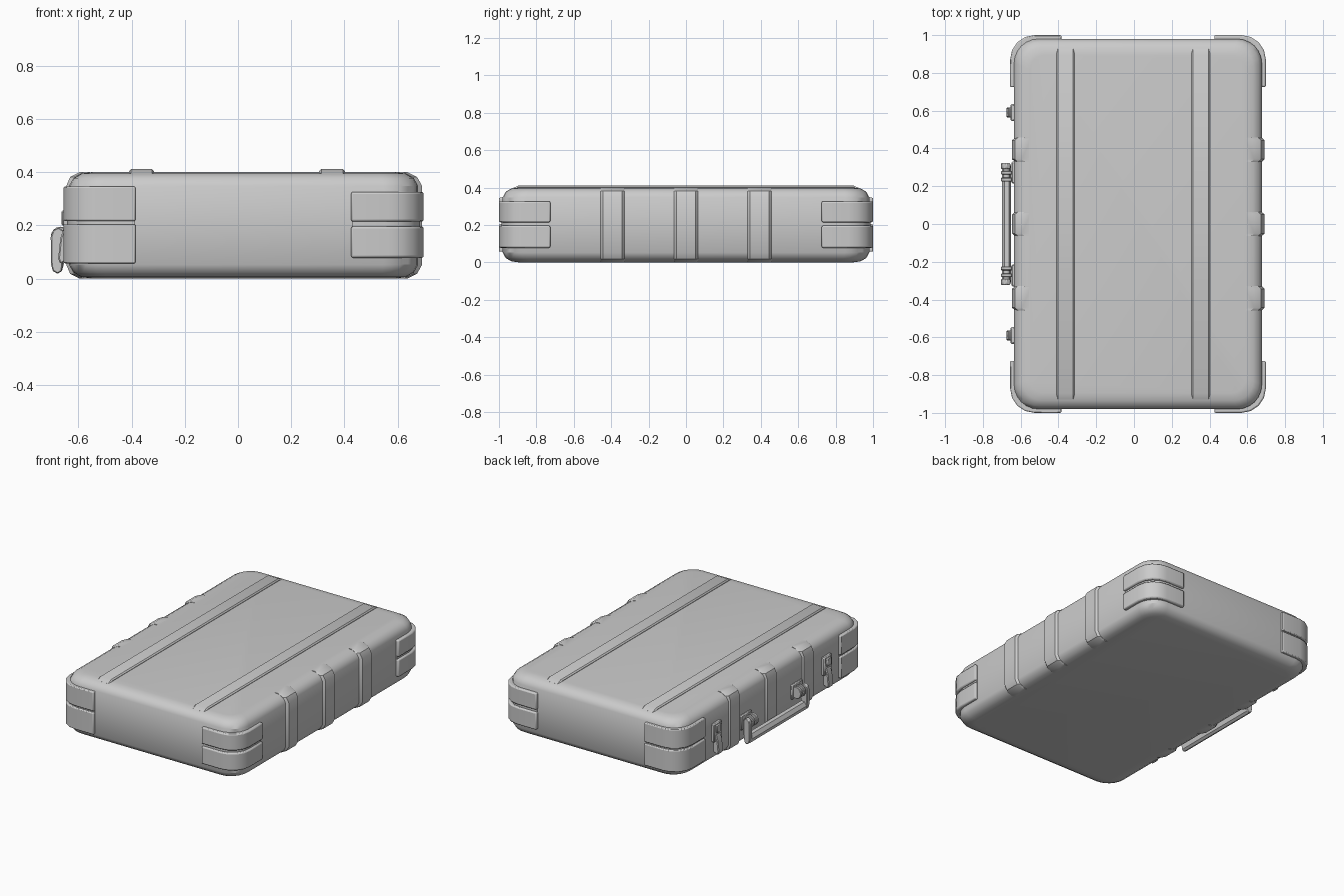
import bpy, bmesh, math
from mathutils import Vector

if "Cube" in bpy.data.objects:
    bpy.data.objects.remove(bpy.data.objects["Cube"])

grey = bpy.data.materials.new("light_grey")
grey.use_nodes = True
colour = (0.6, 0.6, 0.6, 1)
grey.diffuse_color = colour
grey.node_tree.nodes["Principled BSDF"].inputs["Base Color"].default_value = colour


def finish(name, bm, bevel=0, segments=1):
    """Turn a bmesh into a shaded object with an optional bevel."""
    bmesh.ops.recalc_face_normals(bm, faces=bm.faces)
    mesh = bpy.data.meshes.new(name)
    bm.to_mesh(mesh)
    bm.free()
    mesh.materials.append(grey)
    ob = bpy.data.objects.new(name, mesh)
    bpy.context.collection.objects.link(ob)
    bpy.ops.object.select_all(action="DESELECT")
    ob.select_set(True)
    bpy.context.view_layer.objects.active = ob
    bpy.ops.object.shade_smooth_by_angle(angle=math.radians(32))
    if bevel:
        mod = ob.modifiers.new("edge_bevel", "BEVEL")
        mod.width, mod.segments = bevel, segments
        mod.limit_method, mod.angle_limit = "ANGLE", math.radians(40)
    return ob


def loft(name, rings, bevel=0, segments=1):
    """Bridge matching closed rings and cap both ends."""
    bm = bmesh.new()
    loops = [[bm.verts.new(p) for p in ring] for ring in rings]
    n = len(loops[0])
    for a, b in zip(loops, loops[1:]):
        for i in range(n):
            j = (i + 1) % n
            bm.faces.new((a[i], a[j], b[j], b[i]))
    bm.faces.new(loops[0])
    bm.faces.new(loops[-1])
    return finish(name, bm, bevel, segments)


def across(name, profile, y0, y1, bevel=0, segments=1):
    """Extrude an x-z profile along y."""
    return loft(name, [[(x, y, z) for x, z in profile] for y in (y0, y1)], bevel, segments)


def box(name, x0, x1, y0, y1, z0, z1, bevel=0, segments=1):
    return across(name, [(x0, z0), (x1, z0), (x1, z1), (x0, z1)], y0, y1, bevel, segments)


def arc(cx, cy, r, start, steps):
    return [(cx + r * math.cos(start + math.pi / 2 * i / steps),
             cy + r * math.sin(start + math.pi / 2 * i / steps)) for i in range(steps + 1)]


# Case shell: rounded rectangle rings stacked along a soft-edged profile
LEFT, RIGHT, HALF_Y, HEIGHT, RADIUS = -0.635, 0.677, 0.98, 0.40, 0.13
edge = [(0.085, 0), (0.045, 0.006), (0.016, 0.023), (0, 0.052)]
profile = edge + [(d, HEIGHT - z) for d, z in reversed(edge)]


def shell_ring(inset, z):
    r = RADIUS - inset * 0.6
    xs, ys = (RIGHT - inset - r, LEFT + inset + r), HALF_Y - inset - r
    corners = [(xs[0], ys), (xs[1], ys), (xs[1], -ys), (xs[0], -ys)]
    return [(x, y, z) for k, (cx, cy) in enumerate(corners)
            for x, y in arc(cx, cy, r, k * math.pi / 2, 6)]


loft("case_shell", [shell_ring(d, z) for d, z in profile])


# Corner guards: two stacked L-shaped plates with a recessed band between
def guard(name, side, front, x_out, x_end, y_end, z0, z1, thick, bevel):
    y_out, r = 1.0 - (0.02 - thick), 0.13
    ox = abs(x_out) - (0.02 - thick)
    outer = [(ox, y_end)] + arc(ox - r, y_out - r, r, 0, 4) + [(abs(x_end), y_out)]
    inner = [(abs(x_end), 0.95), (ox - 0.14, 0.95), (ox - 0.06, 0.87), (ox - 0.06, y_end)]
    outline = [(side * x, front * y) for x, y in outer + inner]
    loft(name, [[(x, y, z) for x, y in outline] for z in (z0, z1)], bevel, 2)


for front, end in ((-1, "front"), (1, "back")):
    guard(f"{end}_left_guard_lower", 1, front, 0.698, 0.425, 0.725, 0.078, 0.196, 0.02, 0.008)
    guard(f"{end}_left_guard_upper", 1, front, 0.698, 0.425, 0.725, 0.214, 0.326, 0.02, 0.008)
    guard(f"{end}_left_guard_band", 1, front, 0.698, 0.428, 0.728, 0.19, 0.22, 0.006, 0)
    guard(f"{end}_right_guard_lower", -1, front, 0.656, 0.385, 0.725, 0.057, 0.204, 0.02, 0.006)
    guard(f"{end}_right_guard_upper", -1, front, 0.656, 0.385, 0.725, 0.216, 0.346, 0.02, 0.006)
    guard(f"{end}_right_guard_band", -1, front, 0.656, 0.388, 0.728, 0.2, 0.22, 0.006, 0)

# Side ribs wrapping from the top edge to the bottom edge
half = [(-0.085, 0.001), (-0.04, -0.0), (-0.004, 0.018), (0.015, 0.052)]
rib = half + [(d, HEIGHT - z) for d, z in reversed(half)]
for label, wall, sign, scale in (("left", RIGHT, 1, 1), ("right", LEFT, -1, 0.7)):
    for i, y in enumerate((-0.393, 0, 0.393)):
        def section(grow):
            pts = [(wall + sign * (d * (scale if d > 0 else 1) - grow), z) for d, z in rib]
            return pts + [(wall - sign * 0.1, 0.38), (wall - sign * 0.1, 0.02)]
        rings = [(y - 0.064, 0.016), (y - 0.05, 0), (y + 0.05, 0), (y + 0.064, 0.016)]
        loft(f"{label}_rib_{i + 1}", [[(x, yy, z) for x, z in section(g)] for yy, g in rings])

# Raised strips along the lid, sloping down at both ends
for label, x0, x1 in (("right", -0.41, -0.315), ("left", 0.305, 0.402)):
    rings = []
    for y, z in ((-0.93, 0.395), (-0.895, 0.411), (0.895, 0.411), (0.93, 0.395)):
        rings.append([(x0, y, 0.38), (x1, y, 0.38), (x1, y, z - 0.008), (x1 - 0.008, y, z),
                      (x0 + 0.008, y, z), (x0, y, z - 0.008)])
    loft(f"{label}_lid_strip", rings)

# Latches: back plate, raised hook and a hanging lever
for label, y in (("front", -0.59), ("back", 0.59)):
    box(f"{label}_latch_plate", -0.655, -0.63, y - 0.044, y + 0.044, 0.14, 0.265, 0.006)
    box(f"{label}_latch_hook", -0.664, -0.64, y - 0.024, y + 0.024, 0.20, 0.255, 0.005)
    lever = [(-0.632, 0.07), (-0.668, 0.055), (-0.676, 0.075), (-0.668, 0.15),
             (-0.655, 0.19), (-0.632, 0.19)]
    across(f"{label}_latch_lever", lever, y - 0.026, y + 0.026, 0.005)

# Carrying handle: grip, drop arms, and knuckle mounts on the case wall
grip = [(-0.678, 0.018), (-0.662, 0.028), (-0.652, 0.062), (-0.662, 0.078),
        (-0.685, 0.074), (-0.7, 0.05), (-0.696, 0.028)]
across("handle_grip", grip, -0.31, 0.31)
arm = [(-0.678, 0.018), (-0.662, 0.028), (-0.655, 0.08), (-0.655, 0.18), (-0.675, 0.192),
       (-0.695, 0.182), (-0.704, 0.155), (-0.702, 0.05), (-0.696, 0.028)]
for label, s in (("front", -1), ("back", 1)):
    across(f"{label}_handle_arm", arm, s * 0.292, s * 0.322, 0.004)
    for part, a, b in (("inner", 0.225, 0.245), ("outer", 0.262, 0.28)):
        disc = [(-0.668 + 0.036 * math.cos(t * math.pi / 8),
                 0.155 + 0.04 * math.sin(t * math.pi / 8)) for t in range(16)]
        across(f"{label}_{part}_knuckle", disc, s * a, s * b, 0.003)
    pin = [(-0.675 + 0.018 * math.cos(t * math.pi / 6),
            0.155 + 0.018 * math.sin(t * math.pi / 6)) for t in range(12)]
    across(f"{label}_handle_pin", pin, s * 0.23, s * 0.315)
    box(f"{label}_handle_mount", -0.648, -0.62, s * 0.215, s * 0.33, 0.105, 0.205, 0.006)
